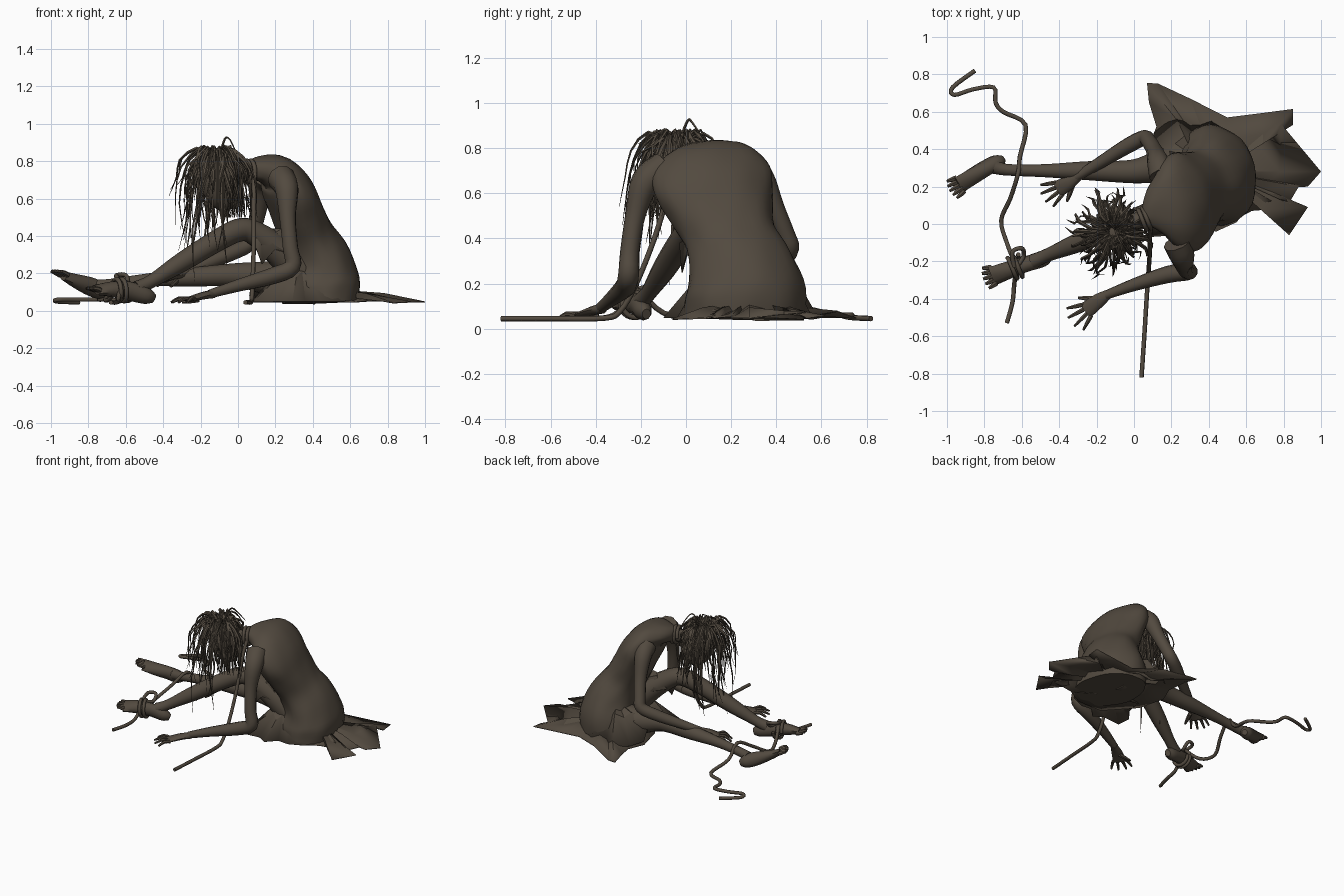
import bpy, bmesh, math, random
from mathutils import Vector as V

random.seed(7)
mat = bpy.data.materials.new("dark_brown")
mat.diffuse_color = (0.085, 0.068, 0.05, 1)


def finish(name, bm, angle=50):
    bmesh.ops.recalc_face_normals(bm, faces=bm.faces)
    me = bpy.data.meshes.new(name)
    bm.to_mesh(me)
    bm.free()
    ob = bpy.data.objects.new(name, me)
    bpy.context.collection.objects.link(ob)
    me.materials.append(mat)
    bpy.ops.object.select_all(action='DESELECT')
    ob.select_set(True)
    bpy.context.view_layer.objects.active = ob
    bpy.ops.object.shade_smooth_by_angle(angle=math.radians(angle))
    return ob


def smooth(st, sub):
    """Catmull-Rom resampling of stations (x, y, z, a, b)."""
    out = []
    for i in range(len(st) - 1):
        p = [st[max(i - 1, 0)], st[i], st[i + 1], st[min(i + 2, len(st) - 1)]]
        for k in range(sub):
            t = k / sub
            out.append([0.5 * (2 * b + (c - a) * t + (2 * a - 5 * b + 4 * c - d) * t * t
                               + (3 * b - a - 3 * c + d) * t ** 3) for a, b, c, d in zip(*p)])
    return out + [list(st[-1])]


def loft(bm, stations, n=10, sub=4, side=(0, 0.97, 0.23), fold=0.0):
    """Elliptic tube through stations; a = half width along side, b = half depth."""
    st = smooth([s if len(s) == 5 else (*s, s[3]) for s in stations], sub)
    pts = [V(s[:3]) for s in st]
    side, rings = V(side), []
    for i, s in enumerate(st):
        t = (pts[min(i + 1, len(pts) - 1)] - pts[max(i - 1, 0)]).normalized()
        side = (side - t * side.dot(t)).normalized()
        up = t.cross(side)
        ring = []
        for k in range(n):
            w = 2 * math.pi * k / n
            f = 1 + fold * math.sin(5 * w + i * 0.45) + fold * 0.6 * math.sin(9 * w - i * 0.7)
            ring.append(bm.verts.new(pts[i] + f * (side * s[3] * math.cos(w) + up * s[4] * math.sin(w))))
        rings.append(ring)
    for r, q in zip(rings, rings[1:]):
        for k in range(n):
            bm.faces.new((r[k], r[(k + 1) % n], q[(k + 1) % n], q[k]))
    bm.faces.new(rings[0])
    bm.faces.new(rings[-1])


def part(name, stations, **kw):
    bm = bmesh.new()
    loft(bm, stations, **kw)
    return finish(name, bm)


def digits(name, base, d, length, width, r, spread, drop, thumb=False):
    """Four or five fingers or toes fanned out from the base point."""
    bm = bmesh.new()
    base, d = V(base), V(d).normalized()
    s = V((-d.y, d.x, 0)).normalized()
    count = 4 if thumb else 5
    for i in range(count):
        u = 2 * i / (count - 1) - 1
        p = base + s * u * width
        e = (d + s * u * spread).normalized() * length * (1 - 0.2 * u * u)
        m = p + e * 0.5 + V((0, 0, r * 0.6))
        q = p + e + V((0, 0, drop))
        loft(bm, [(*p, r * 1.1), (*m, r), (*q, r * 0.6)], n=6, sub=2)
    if thumb:
        p = base - d * 0.07 + s * thumb * width * 0.6
        q = p + d * 0.07 + s * thumb * 0.06 + V((0, 0, drop))
        loft(bm, [(*p, r * 1.3), (*((p + q) / 2), r * 1.2), (*q, r * 0.6)], n=6, sub=2)
    return finish(name, bm)


# Hunched torso in a loose dress
part("dress_body", [
    (0.44, 0.26, 0.045, 0.27, 0.20), (0.435, 0.26, 0.16, 0.27, 0.215), (0.42, 0.24, 0.28, 0.235, 0.18),
    (0.37, 0.20, 0.40, 0.205, 0.145), (0.32, 0.16, 0.52, 0.235, 0.135), (0.27, 0.12, 0.64, 0.27, 0.13),
    (0.21, 0.09, 0.73, 0.24, 0.105), (0.13, 0.065, 0.755, 0.15, 0.07), (0.07, 0.04, 0.75, 0.06, 0.05)],
    n=32, side=(-0.24, 0.97, 0), fold=0.014)

# Neck and bowed head
part("neck", [(0.16, 0.06, 0.75, 0.06), (0.06, 0.03, 0.745, 0.045), (-0.04, 0, 0.72, 0.05)])
part("head", [(-0.10, -0.035, 0.825, 0.02), (-0.10, -0.035, 0.81, 0.065), (-0.10, -0.035, 0.74, 0.095, 0.11),
              (-0.09, -0.03, 0.65, 0.085, 0.10), (-0.06, -0.02, 0.57, 0.055, 0.065),
              (-0.05, -0.02, 0.54, 0.03)], n=14)

# Arms and hands
part("right_arm", [(0.23, -0.10, 0.71, 0.075), (0.26, -0.18, 0.65, 0.065), (0.265, -0.225, 0.50, 0.045),
                   (0.28, -0.25, 0.34, 0.042), (0.29, -0.255, 0.235, 0.046), (0.18, -0.27, 0.185, 0.046),
                   (0.0, -0.325, 0.135, 0.034), (-0.15, -0.38, 0.09, 0.024)])
part("left_arm", [(0.15, 0.26, 0.72, 0.07), (0.13, 0.33, 0.67, 0.06), (0.11, 0.39, 0.54, 0.045),
                  (0.08, 0.44, 0.42, 0.042), (0.055, 0.46, 0.355, 0.042), (-0.03, 0.42, 0.31, 0.042),
                  (-0.17, 0.335, 0.25, 0.034), (-0.31, 0.25, 0.195, 0.024)])
part("right_palm", [(-0.13, -0.37, 0.09, 0.023), (-0.19, -0.41, 0.08, 0.038, 0.02),
                    (-0.26, -0.465, 0.06, 0.045, 0.014)], side=(0.6, -0.8, 0))
part("left_palm", [(-0.29, 0.26, 0.20, 0.023), (-0.35, 0.22, 0.185, 0.038, 0.02),
                   (-0.41, 0.185, 0.16, 0.045, 0.014)], side=(0.5, -0.85, 0))
digits("right_fingers", (-0.25, -0.46, 0.06), (-0.8, -0.6, 0), 0.11, 0.036, 0.011, 0.45, -0.015, thumb=-1)
digits("left_fingers", (-0.40, 0.19, 0.16), (-0.85, -0.5, 0), 0.10, 0.036, 0.011, 0.4, -0.03, thumb=1)

# Legs: right knee raised, left leg stretched flat
part("right_leg", [(0.38, 0.16, 0.17, 0.11), (0.22, 0.10, 0.32, 0.085), (0.08, 0.05, 0.42, 0.066),
                   (0.0, 0.02, 0.43, 0.062), (-0.12, -0.03, 0.37, 0.058), (-0.30, -0.10, 0.26, 0.052),
                   (-0.46, -0.165, 0.16, 0.036), (-0.54, -0.20, 0.12, 0.04)], n=12)
part("left_leg", [(0.42, 0.34, 0.15, 0.12), (0.20, 0.32, 0.17, 0.10), (0.03, 0.285, 0.19, 0.07),
                  (-0.08, 0.28, 0.19, 0.06), (-0.25, 0.285, 0.18, 0.052), (-0.48, 0.285, 0.165, 0.036),
                  (-0.68, 0.29, 0.14, 0.032), (-0.74, 0.305, 0.13, 0.04)], n=12)
part("right_foot", [(-0.45, -0.175, 0.065, 0.02, 0.025), (-0.49, -0.19, 0.08, 0.04, 0.045),
                    (-0.58, -0.215, 0.105, 0.042, 0.052), (-0.68, -0.25, 0.115, 0.05, 0.04),
                    (-0.76, -0.28, 0.11, 0.055, 0.022)])
part("left_foot", [(-0.70, 0.35, 0.09, 0.02), (-0.73, 0.33, 0.105, 0.042, 0.045), (-0.79, 0.30, 0.13, 0.042, 0.05),
                   (-0.87, 0.25, 0.16, 0.048, 0.036), (-0.94, 0.205, 0.19, 0.052, 0.02)])
digits("right_toes", (-0.75, -0.275, 0.11), (-0.95, -0.32, 0), 0.06, 0.045, 0.013, 0.25, 0.01)
digits("left_toes", (-0.93, 0.21, 0.19), (-0.83, -0.5, 0.2), 0.065, 0.042, 0.013, 0.2, 0.01)


def cloth(name, apex, outline, mid, mid_z):
    """Ragged sheet: fan from an apex through a creased middle ring to a torn hem."""
    bm = bmesh.new()
    a = V(apex)
    top = bm.verts.new(a)
    outer = [bm.verts.new(p) for p in outline]
    inner = []
    for i, o in enumerate(outer):
        v = a.lerp(o.co, mid)
        v.z = mid_z + (0.02 if i % 2 else -0.01)
        inner.append(bm.verts.new(v))
    n = len(outer)
    for i in range(n):
        j = (i + 1) % n
        bm.faces.new((top, inner[i], inner[j]))
        bm.faces.new((inner[i], outer[i], outer[j], inner[j]))
    ob = finish(name, bm, 25)
    m = ob.modifiers.new("thickness", 'SOLIDIFY')
    m.thickness = 0.006


# Torn skirt spread on the floor
cloth("skirt_train", (0.45, 0.28, 0.12), [
    (0.63, 0.07, .05), (0.80, 0.085, .05), (0.77, 0.0, .05), (0.83, -0.06, .045), (0.93, 0.09, .05),
    (0.87, 0.09, .05), (0.84, 0.13, .05), (0.88, 0.2, .055), (0.93, 0.2, .05), (1.0, 0.28, .05),
    (0.79, 0.53, .07), (0.85, 0.53, .05), (0.85, 0.615, .06), (0.66, 0.59, .06), (0.50, 0.57, .06),
    (0.30, 0.67, .08), (0.13, 0.75, .05), (0.07, 0.755, .05), (0.08, 0.65, .07), (0.12, 0.52, .05),
    (0.07, 0.40, .05), (0.12, 0.2, .05), (0.3, 0.0, .05), (0.5, 0.0, .05)], 0.6, 0.075)
cloth("skirt_front_tent", (0.33, 0.10, 0.28), [
    (0.60, 0.08, .05), (0.55, 0.01, .05), (0.44, -0.04, .05), (0.36, -0.03, .05), (0.29, -0.10, .05),
    (0.22, -0.06, .05), (0.08, -0.07, .05), (0.07, 0.03, .05), (0.14, 0.12, .05), (0.16, 0.24, .05),
    (0.40, 0.20, .05)], 0.45, 0.19)
cloth("skirt_left_fold", (0.32, 0.36, 0.29), [
    (0.50, 0.50, .06), (0.42, 0.56, .05), (0.30, 0.54, .05), (0.22, 0.58, .06), (0.12, 0.50, .06),
    (0.06, 0.42, .08), (0.08, 0.30, .22), (0.20, 0.22, .22), (0.45, 0.25, .2)], 0.5, 0.235)
cloth("skirt_knee_drape", (0.17, 0.08, 0.44), [
    (0.08, -0.03, .38), (0.13, -0.02, .25), (0.20, 0.0, .33), (0.30, 0.04, .30), (0.30, 0.18, .30),
    (0.16, 0.17, .34), (0.08, 0.13, .36)], 0.5, 0.42)

# Matted hair hanging from the crown
bm = bmesh.new()
for i in range(150):
    w = random.uniform(0, 2 * math.pi)
    c, s = math.cos(w), math.sin(w)
    r = random.uniform(0.10, 0.24) * (0.75 if c > 0.3 else 1.0)
    if random.random() < 0.12:
        r *= 1.25
    lift = random.uniform(0.82, 0.88)
    end = random.uniform(0.30, 0.68) if random.random() < 0.8 else random.uniform(0.15, 0.35)
    if c > 0.3:
        end = max(end, 0.5)
    j = lambda k=0.02: random.uniform(-k, k)
    x, y = -0.11, -0.04
    h = lift - end
    k = random.uniform(0.006, 0.011)
    loft(bm, [(x + 0.03 * c, y + 0.03 * s, 0.82, k),
              (x + r * 0.5 * c + j(), y + r * 0.5 * s + j(), lift, k),
              (x + r * 0.85 * c + j(), y + r * 0.85 * s + j(), lift - h * 0.25, k, k * 0.6),
              (x + r * c + j(), y + r * s + j(), lift - h * 0.6, k * 0.8, k * 0.4),
              (x + r * 1.05 * c + j(0.03), y + r * 1.05 * s + j(0.03), end, 0.001)],
         n=4, sub=2, side=(-s, c, 0.1))
# Stray loops on top
for dx, dy, z in ((0.06, 0.06, 0.92), (0.04, -0.09, 0.88), (-0.05, 0.05, 0.87)):
    loft(bm, [(-0.10, -0.03, 0.82, 0.006), (-0.10 + dx * 0.5, -0.03 + dy * 0.6, z, 0.006),
              (-0.10 + dx, -0.03 + dy, z - 0.01, 0.005), (-0.09 + dx * 1.5, -0.03 + dy * 2, 0.82, 0.002)],
         n=4, sub=3)
finish("hair", bm)


def rope(name, pts, r=0.012, sub=4):
    part(name, [(*p, r) for p in pts], n=8, sub=sub)


def coil(name, c, axis, r, turns, pitch):
    """Rope wound around a limb."""
    c, axis = V(c), V(axis).normalized()
    u = axis.cross(V((0, 0, 1))).normalized()
    v = axis.cross(u)
    rope(name, [c + axis * pitch * i / 12 + r * (u * math.cos(i * math.pi / 6) + v * math.sin(i * math.pi / 6))
                for i in range(12 * turns + 1)], sub=2)


# Ropes at the neck and ankles
coil("neck_rope_coil", (0.085, 0.035, 0.745), (-0.95, -0.3, 0), 0.058, 2, 0.024)
rope("neck_rope_tail", [(0.09, -0.02, 0.74), (0.085, -0.07, 0.62), (0.085, -0.14, 0.40), (0.08, -0.22, 0.20),
                        (0.075, -0.29, 0.08), (0.07, -0.36, 0.047), (0.055, -0.6, 0.045), (0.04, -0.82, 0.045)])
coil("ankle_rope_coil", (-0.60, -0.22, 0.11), (-0.95, -0.3, 0), 0.06, 2, 0.03)
rope("ankle_rope_bow", [(-0.64, -0.23, 0.17), (-0.65, -0.15, 0.19), (-0.60, -0.13, 0.19), (-0.59, -0.17, 0.15),
                        (-0.62, -0.22, 0.16)])
rope("ankle_rope_front", [(-0.63, -0.24, 0.14), (-0.64, -0.32, 0.06), (-0.65, -0.42, 0.045), (-0.68, -0.53, 0.045)])
rope("ankle_rope_long", [(-0.64, -0.20, 0.16), (-0.68, -0.10, 0.07), (-0.71, 0.02, 0.06), (-0.66, 0.14, 0.13),
                         (-0.62, 0.27, 0.195), (-0.61, 0.36, 0.10), (-0.58, 0.53, 0.055), (-0.70, 0.60, 0.06),
                         (-0.74, 0.65, 0.06), (-0.75, 0.73, 0.06), (-0.86, 0.72, 0.06), (-0.96, 0.69, 0.06),
                         (-0.97, 0.73, 0.05), (-0.85, 0.82, 0.045)])
